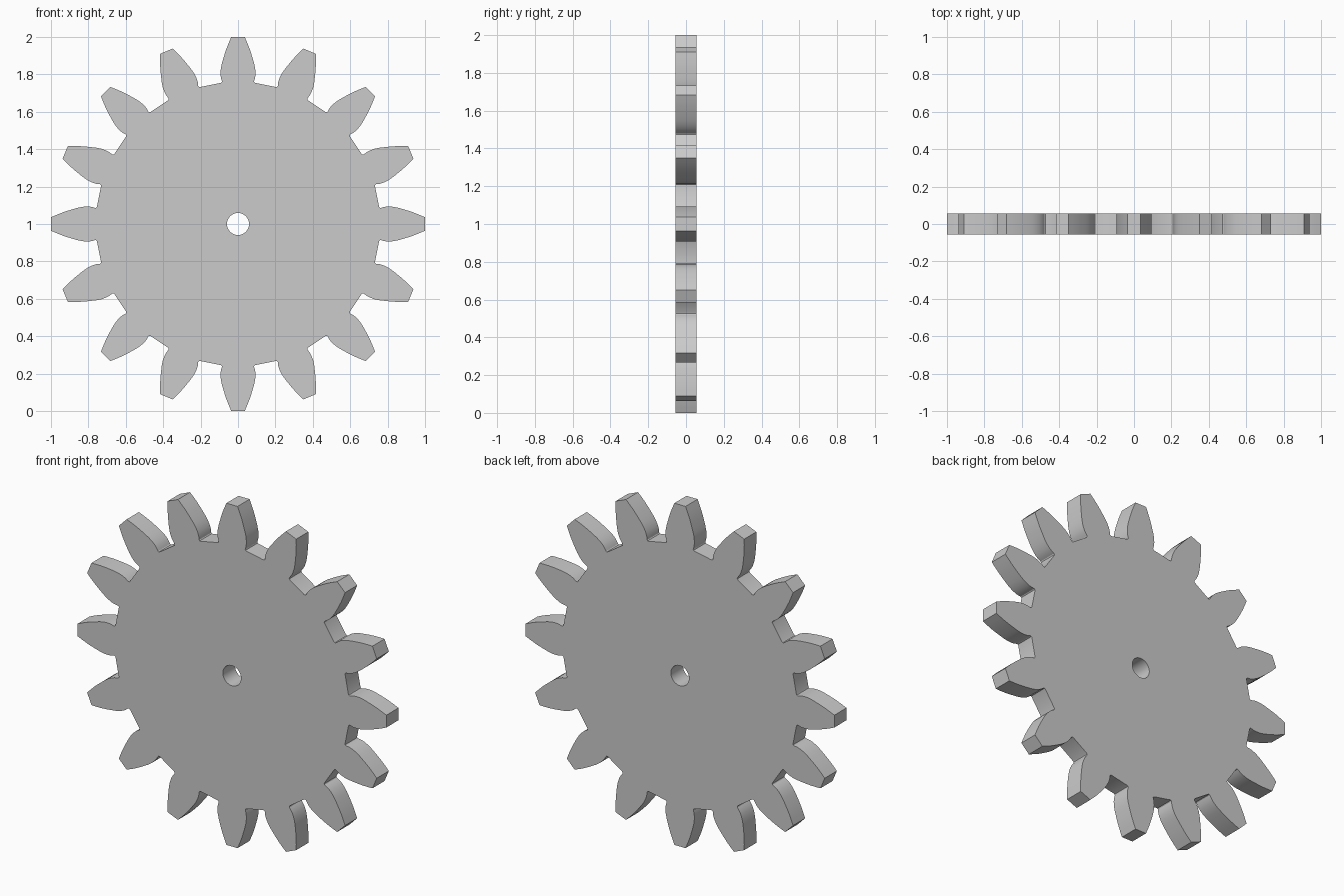
import bpy, bmesh
from math import pi, sin, cos, radians

if "Cube" in bpy.data.objects:
    bpy.data.objects.remove(bpy.data.objects["Cube"])

TEETH = 16
HALF_T = 0.056
HOLE_R = 0.059

# half tooth profile, tip to root: (half width, distance from the axle)
HALF = [(0.036, 1.0), (0.049, 0.97), (0.061, 0.94), (0.071, 0.91), (0.080, 0.88),
        (0.087, 0.855), (0.092, 0.83), (0.0935, 0.805), (0.092, 0.785),
        (0.088, 0.770), (0.086, 0.763), (0.088, 0.757), (0.094, 0.754)]
TOOTH = [(-w, r) for w, r in reversed(HALF)] + HALF


def ring(bm, points):
    """Closed loop of edges at the front face."""
    verts = [bm.verts.new((x, -HALF_T, z)) for x, z in points]
    return [bm.edges.new((verts[i - 1], verts[i])) for i in range(len(verts))]


# toothed outline: one tooth repeated around the axle
outline = []
for i in range(TEETH):
    a = 2 * pi * i / TEETH
    outline += [(w * cos(a) + r * sin(a), r * cos(a) - w * sin(a)) for w, r in TOOTH]

# axle hole
hole = [(HOLE_R * cos(2 * pi * i / 40), HOLE_R * sin(2 * pi * i / 40)) for i in range(40)]

# flat gear face with hole, extruded to thickness
bm = bmesh.new()
edges = ring(bm, outline) + ring(bm, hole)
bmesh.ops.triangle_fill(bm, edges=edges, use_beauty=True, use_dissolve=False)
ext = bmesh.ops.extrude_face_region(bm, geom=bm.faces[:], use_keep_orig=True)
moved = [g for g in ext["geom"] if isinstance(g, bmesh.types.BMVert)]
bmesh.ops.translate(bm, verts=moved, vec=(0, 2 * HALF_T, 0))
bmesh.ops.recalc_face_normals(bm, faces=bm.faces[:])

mesh = bpy.data.meshes.new("gear_wheel")
bm.to_mesh(mesh)
bm.free()
gear = bpy.data.objects.new("gear_wheel", mesh)
gear.location = (0, 0, 1)
bpy.context.collection.objects.link(gear)

# smooth flanks and hole, crisp rims
bpy.context.view_layer.objects.active = gear
gear.select_set(True)
bpy.ops.object.shade_smooth_by_angle(angle=radians(30))
